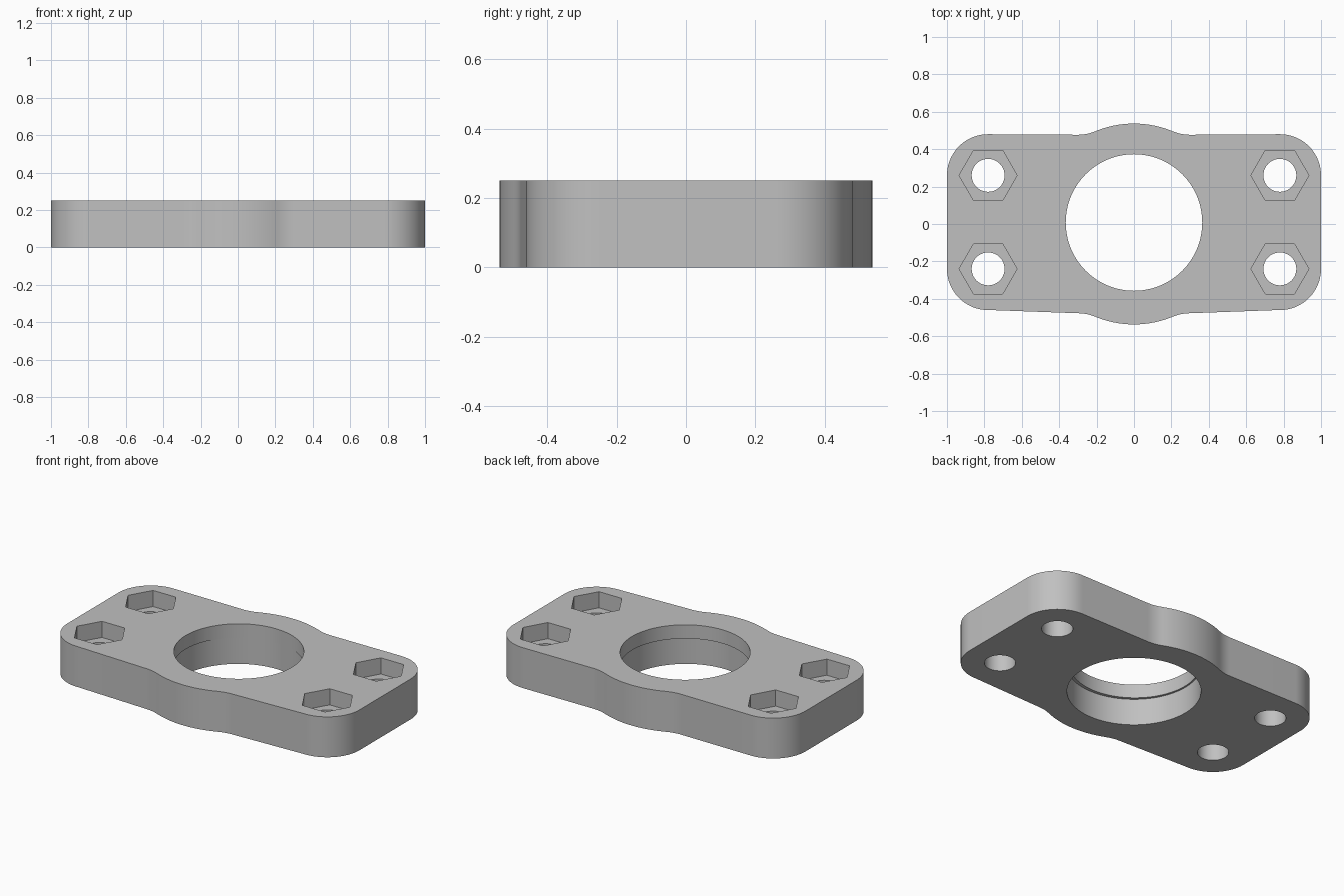
import bpy, bmesh
from math import sin, cos, radians, degrees, atan2

cube = bpy.data.objects.get("Cube")
if cube:
    bpy.data.objects.remove(cube, do_unlink=True)

THICK = 0.25
BULGE_R, FILLET_R = 0.537, 0.238
FILLET_X, FILLET_Y = 0.3, 0.715
CORNER_X, CORNER_R = 0.78, 0.22
BACK_Y, FRONT_Y = 0.26, -0.24

grey = bpy.data.materials.new("plain grey")
grey.use_nodes = True
grey.diffuse_color = (0.53, 0.53, 0.53, 1)
grey.node_tree.nodes["Principled BSDF"].inputs["Base Color"].default_value = (0.53, 0.53, 0.53, 1)


def arc(cx, cy, r, start, end, steps):
    """Points along an arc, angles in degrees."""
    angles = [radians(start + (end - start) * i / steps) for i in range(steps + 1)]
    return [(cx + r * cos(a), cy + r * sin(a)) for a in angles]


def prism(name, points, z0, z1):
    """Closed solid made by extruding a flat outline upward."""
    bm = bmesh.new()
    base = bm.faces.new([bm.verts.new((x, y, z0)) for x, y in points])
    top = bmesh.ops.extrude_face_region(bm, geom=[base])["geom"]
    bmesh.ops.translate(bm, vec=(0, 0, z1 - z0),
                        verts=[v for v in top if isinstance(v, bmesh.types.BMVert)])
    bmesh.ops.recalc_face_normals(bm, faces=bm.faces)
    mesh = bpy.data.meshes.new(name)
    bm.to_mesh(mesh)
    bm.free()
    obj = bpy.data.objects.new(name, mesh)
    bpy.context.collection.objects.link(obj)
    mesh.materials.append(grey)
    return obj


def round_cutter(name, x, y, r, z0, z1, sides):
    obj = prism(name, arc(x, y, r, 0, 360, sides)[:-1], z0, z1)
    obj.hide_render = True
    return obj


# Plate outline: right half from front centre to back centre, then mirrored
join = degrees(atan2(FILLET_Y, FILLET_X))
half = arc(0, 0, BULGE_R, -90, -join, 10)
half += arc(FILLET_X, -FILLET_Y, FILLET_R, 180 - join, 90, 8)
half += arc(CORNER_X, FRONT_Y, CORNER_R, -92, 0, 20)
half += arc(CORNER_X, BACK_Y, CORNER_R, 0, 90, 20)
half += arc(FILLET_X, FILLET_Y, FILLET_R, 270, 180 + join, 8)
half += arc(0, 0, BULGE_R, join, 90, 10)
outline = half + [(-x, y) for x, y in reversed(half[1:-1])]
plate = prism("flange_plate", outline, 0, THICK)

# Stepped centre bore: wider below, slightly narrower and offset above
STEP = 0.165
cutters = [round_cutter("lower_bore", 0, 0, 0.376, -0.1, STEP, 96),
           round_cutter("upper_bore", 0, 0.008, 0.365, STEP - 0.05, 0.4, 96)]

# Bolt holes with hexagonal nut pockets
for x in (-CORNER_X, CORNER_X):
    for y in (FRONT_Y, BACK_Y):
        cutters.append(round_cutter("bolt_hole", x, y, 0.088, -0.1, 0.4, 40))
        cutters.append(round_cutter("nut_pocket", x, y, 0.155, THICK - 0.1, 0.4, 6))

# Cut everything out, then drop the cutters
bpy.ops.object.select_all(action="DESELECT")
plate.select_set(True)
bpy.context.view_layer.objects.active = plate
for cutter in cutters:
    mod = plate.modifiers.new(cutter.name, "BOOLEAN")
    mod.operation = "DIFFERENCE"
    mod.solver = "EXACT"
    mod.object = cutter
    bpy.ops.object.modifier_apply(modifier=mod.name)
    bpy.data.objects.remove(cutter, do_unlink=True)

bpy.ops.object.shade_smooth_by_angle(angle=radians(30))
